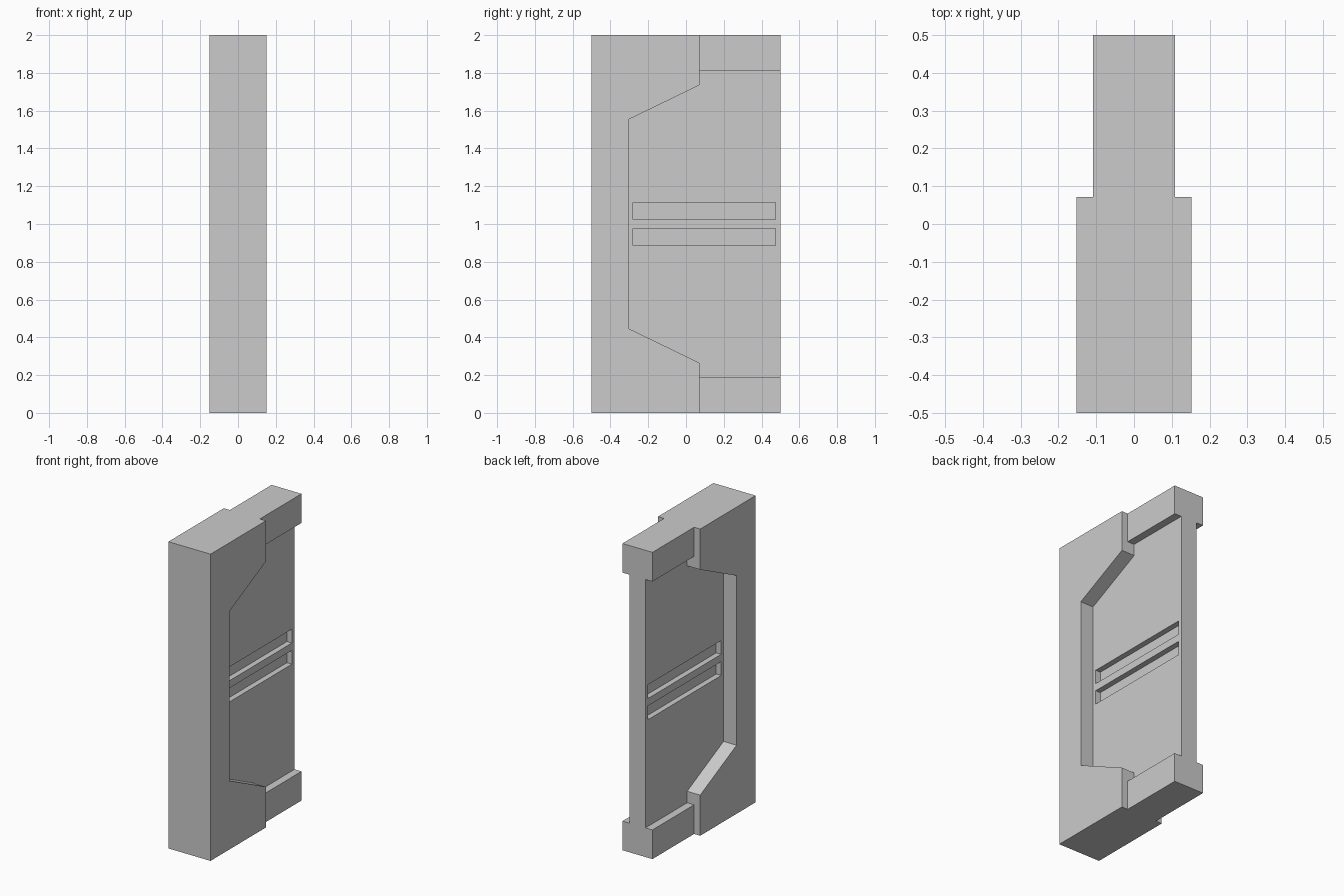
import bpy, bmesh
from mathutils import Vector

if "Cube" in bpy.data.objects:
    bpy.data.objects.remove(bpy.data.objects["Cube"])


def prism(name, points, offset):
    """Extrude a flat polygon of 3D points along an offset vector."""
    bm = bmesh.new()
    face = bm.faces.new([bm.verts.new(p) for p in points])
    grown = bmesh.ops.extrude_face_region(bm, geom=[face])["geom"]
    bmesh.ops.translate(bm, vec=Vector(offset),
                        verts=[v for v in grown if isinstance(v, bmesh.types.BMVert)])
    bmesh.ops.recalc_face_normals(bm, faces=bm.faces)
    mesh = bpy.data.meshes.new(name)
    bm.to_mesh(mesh)
    bm.free()
    obj = bpy.data.objects.new(name, mesh)
    bpy.context.collection.objects.link(obj)
    return obj


def cut(target, cutter):
    cutter.hide_render = True
    mod = target.modifiers.new("cut", "BOOLEAN")
    mod.operation, mod.solver, mod.object = "DIFFERENCE", "EXACT", cutter
    bpy.context.view_layer.objects.active = target
    bpy.ops.object.modifier_apply(modifier=mod.name)
    bpy.data.objects.remove(cutter, do_unlink=True)


FRAME_X, BLOCK_X, PANEL_X, SLOT_X = 0.152, 0.108, 0.058, 0.022
STEP_Y = 0.071

# Body: stepped plan, wide at the front and narrower at the back
half = [(FRAME_X, -0.5), (FRAME_X, STEP_Y), (BLOCK_X, STEP_Y), (BLOCK_X, 0.5)]
plan = half + [(-x, y) for x, y in reversed(half)]
panel = prism("wall_panel", [(x, y, 0) for x, y in plan], (0, 0, 2))

# Recess outline in y, z: lower half mirrored about z = 1
low = [(-0.304, 0.447), (STEP_Y, 0.265), (STEP_Y, 0.19), (0.6, 0.19)]
recess = low + [(y, 2 - z) for y, z in reversed(low)]

for side in (-1, 1):
    # Recess that leaves the thin centre panel
    cut(panel, prism("recess_cutter",
                     [(side * PANEL_X, y, z) for y, z in recess], (side * 0.2, 0, 0)))
    # Two shallow horizontal slots in the centre panel
    for z in (0.931, 1.069):
        slot = [(-0.28, z - 0.045), (0.473, z - 0.045), (0.473, z + 0.045), (-0.28, z + 0.045)]
        cut(panel, prism("slot_cutter",
                         [(side * SLOT_X, y, h) for y, h in slot], (side * 0.2, 0, 0)))
